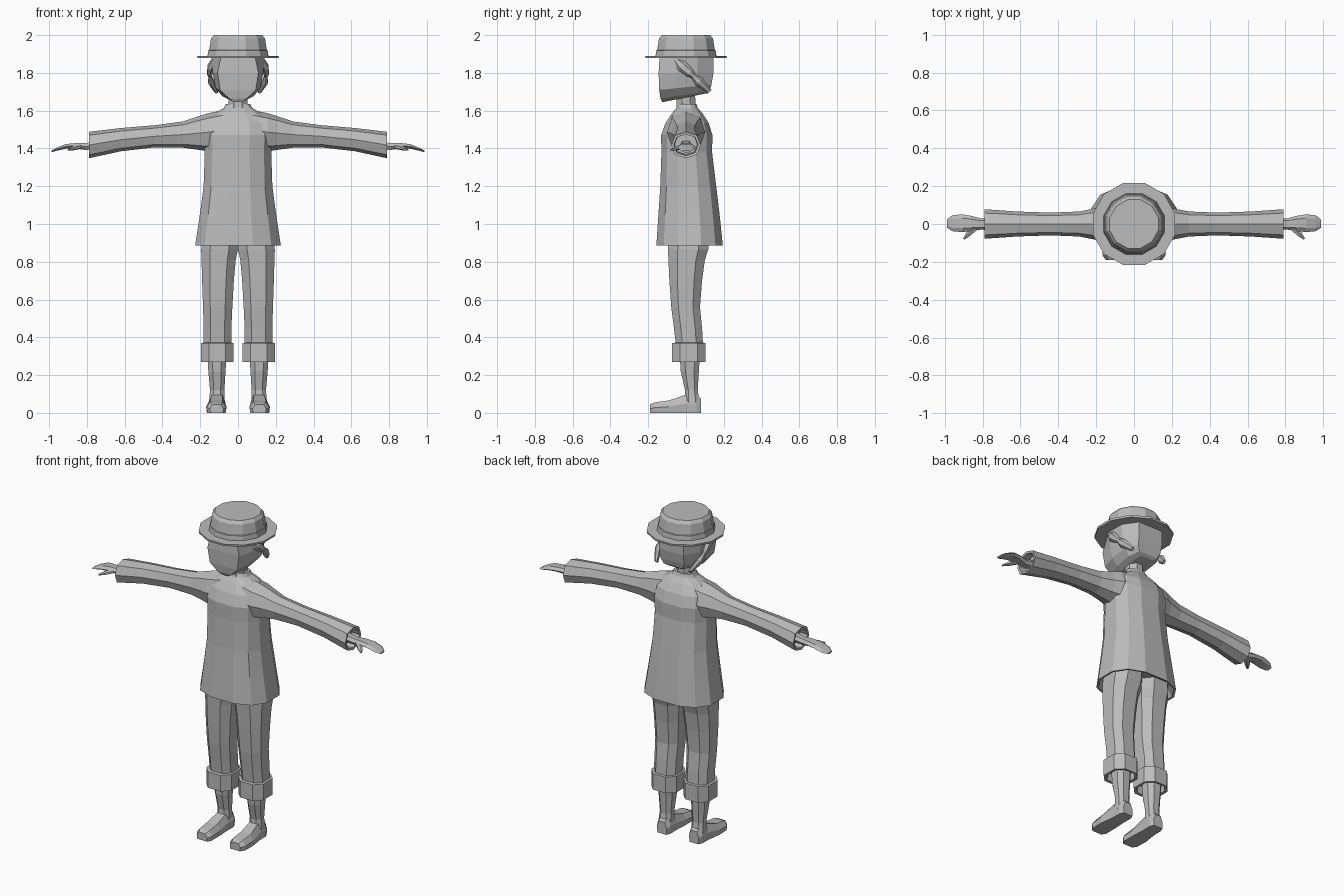
import bpy, bmesh, math
from mathutils import Vector

grey = bpy.data.materials.new("light grey")
grey.diffuse_color = (0.5, 0.5, 0.5, 1)
X, Y, Z = Vector((1, 0, 0)), Vector((0, 1, 0)), Vector((0, 0, 1))


def ring(c, u, v, ru, rv, n=8, p=2.0, turn=0.5):
    """Points of a rounded-box ring around c."""
    out = []
    for i in range(n):
        a = 2 * math.pi * (i + turn) / n
        ca, sa = math.cos(a), math.sin(a)
        out.append(Vector(c) + u * ru * math.copysign(abs(ca) ** (2 / p), ca)
                   + v * rv * math.copysign(abs(sa) ** (2 / p), sa))
    return out


def loft(name, rings, side=1):
    """Skin a list of rings and close both ends; side -1 mirrors in x."""
    bm = bmesh.new()
    vs = [[bm.verts.new((q[0] * side, q[1], q[2])) for q in r] for r in rings]
    n = len(vs[0])
    for a, b in zip(vs, vs[1:]):
        for i in range(n):
            j = (i + 1) % n
            bm.faces.new((a[i], a[j], b[j], b[i]))
    bm.faces.new(vs[0])
    bm.faces.new(vs[-1])
    bmesh.ops.recalc_face_normals(bm, faces=bm.faces)
    me = bpy.data.meshes.new(name)
    bm.to_mesh(me)
    bm.free()
    me.materials.append(grey)
    ob = bpy.data.objects.new(name, me)
    bpy.context.collection.objects.link(ob)
    return ob


def level(z, x0, x1, y0, y1, n=8, p=2.0, turn=0.5):
    """Horizontal ring filling an x and y range."""
    k = max(abs(math.cos(2 * math.pi * (i + turn) / n)) for i in range(n)) ** (2 / p)
    return ring(((x0 + x1) / 2, (y0 + y1) / 2, z), X, Y,
                (x1 - x0) / 2 / k, (y1 - y0) / 2 / k, n, p, turn)


# Hat: brim and crown with a narrow band
loft("hat_brim", [ring((0, 0, z), X, Y, r, r, 12)
                  for z, r in ((1.878, 0.222), (1.89, 0.224))])
loft("hat_crown", [ring((0, 0, z), X, Y, r, r, 12) for z, r in
                   ((1.88, 0.168), (1.918, 0.163), (1.92, 0.158),
                    (1.982, 0.148), (2.0, 0.133))])

# Head: flat face, pointed chin, underside rising to the back
head = []
for z, tilt, yf, yb, wf, ws, wb in (
        (1.645, 0.20, -0.125, 0.11, 0.02, 0.05, 0.04),
        (1.665, 0.15, -0.135, 0.125, 0.048, 0.085, 0.065),
        (1.71, 0.10, -0.142, 0.135, 0.094, 0.118, 0.08),
        (1.80, 0.0, -0.145, 0.145, 0.108, 0.134, 0.085),
        (1.885, 0.0, -0.14, 0.145, 0.09, 0.142, 0.085)):
    half = [(wf, yf), (ws, -0.05), (ws, 0.06), (wb, yb)]
    pts = half + [(-x, y) for x, y in reversed(half)]
    head.append([(x, y, z + tilt * (y - yf)) for x, y in pts])
loft("head", head)
loft("neck", [level(z, -r, r, -r, r) for z, r in
              ((1.56, 0.07), (1.62, 0.05), (1.71, 0.048))])

# Coat body: flared hem with a hollow underside, sloping shoulders, collar
body = [level(0.93, -0.19, 0.19, -0.13, 0.16, 12, 2.5),
        level(0.886, -0.215, 0.215, -0.148, 0.185, 12, 2.5)]
for z, w, yf, yb in ((0.885, 0.227, -0.157, 0.195), (1.05, 0.202, -0.146, 0.178),
                     (1.20, 0.182, -0.136, 0.16), (1.38, 0.176, -0.13, 0.138),
                     (1.47, 0.18, -0.132, 0.14), (1.535, 0.17, -0.108, 0.12),
                     (1.585, 0.125, -0.075, 0.088), (1.615, 0.075, -0.05, 0.062),
                     (1.635, 0.065, -0.042, 0.055)):
    body.append(level(z, -w, w, yf, yb, 12, 2.5))
loft("coat_body", body)

for s, tag in ((1, "right"), (-1, "left")):
    # Sleeve with an open end
    sleeve = []
    for x, z0, z1, yw in ((0.08, 1.40, 1.602, 0.10), (0.155, 1.385, 1.587, 0.10),
                          (0.205, 1.392, 1.572, 0.083), (0.29, 1.404, 1.543, 0.066),
                          (0.44, 1.406, 1.523, 0.06), (0.62, 1.385, 1.508, 0.066),
                          (0.79, 1.348, 1.488, 0.078), (0.788, 1.362, 1.474, 0.064),
                          (0.74, 1.368, 1.476, 0.06)):
        sleeve.append(ring((x, 0, (z0 + z1) / 2), Y, Z, yw, (z1 - z0) / 2, 8, 2.3, 0))
    loft(tag + "_sleeve", sleeve, s)

    # Hand: wrist, flat palm and fingers, separate thumb
    loft(tag + "_hand", [ring((x, y, z), Y, Z, ry, rz, 6, 2.5, 0)
                         for x, y, z, ry, rz in
                         ((0.72, 0.0, 1.42, 0.032, 0.026), (0.81, 0.0, 1.41, 0.03, 0.02),
                          (0.86, 0.003, 1.414, 0.04, 0.016),
                          (0.91, 0.004, 1.411, 0.047, 0.014),
                          (0.96, 0.004, 1.396, 0.042, 0.009),
                          (0.988, 0.002, 1.384, 0.022, 0.005))], s)
    loft(tag + "_thumb", [ring((x, y, z), (X + Y).normalized(), Z, r, r * 0.7, 6)
                          for x, y, z, r in
                          ((0.84, -0.018, 1.41, 0.02), (0.875, -0.052, 1.40, 0.016),
                           (0.90, -0.08, 1.392, 0.006))], s)

    # Diagonal side lock over the ear
    u = Vector((0, 0.7, 0.7))
    loft(tag + "_side_lock", [ring(c, X, u, r * 0.7, r, 6) for c, r in
                              (((0.128, -0.06, 1.875), 0.012),
                               ((0.142, -0.02, 1.835), 0.03),
                               ((0.149, 0.02, 1.80), 0.024),
                               ((0.148, 0.04, 1.782), 0.014),
                               ((0.142, 0.07, 1.752), 0.026),
                               ((0.128, 0.10, 1.725), 0.02),
                               ((0.115, 0.125, 1.70), 0.014))], s)

    # Trouser leg
    loft(tag + "_trouser_leg", [level(*a, 8, 2.6) for a in
                                ((0.95, 0.0, 0.185, -0.095, 0.125),
                                 (0.865, 0.0, 0.195, -0.096, 0.118),
                                 (0.81, 0.012, 0.193, -0.093, 0.10),
                                 (0.70, 0.022, 0.19, -0.088, 0.085),
                                 (0.56, 0.03, 0.185, -0.078, 0.074),
                                 (0.45, 0.035, 0.182, -0.064, 0.085),
                                 (0.33, 0.035, 0.182, -0.05, 0.092))], s)
    # Rolled cuff, hollow underneath
    loft(tag + "_trouser_cuff", [level(*a, 8, 2.6) for a in
                                 ((0.32, 0.045, 0.172, -0.055, 0.085),
                                  (0.272, 0.04, 0.18, -0.06, 0.092),
                                  (0.27, 0.024, 0.196, -0.075, 0.104),
                                  (0.37, 0.024, 0.196, -0.075, 0.104),
                                  (0.372, 0.04, 0.178, -0.05, 0.088))], s)
    # Shin
    loft(tag + "_shin", [level(*a, 8, 2.4) for a in
                         ((0.04, 0.07, 0.155, -0.01, 0.075),
                          (0.12, 0.072, 0.148, -0.005, 0.062),
                          (0.22, 0.066, 0.157, -0.028, 0.068),
                          (0.33, 0.06, 0.164, -0.035, 0.075))], s)
    # Foot
    foot = []
    for y, cx, w, h in ((-0.19, 0.113, 0.036, 0.045), (-0.165, 0.114, 0.053, 0.056),
                        (-0.09, 0.115, 0.054, 0.066), (-0.005, 0.111, 0.045, 0.095),
                        (0.055, 0.11, 0.045, 0.10), (0.08, 0.11, 0.033, 0.075)):
        half = [(w * 0.92, 0), (w, h * 0.5), (w * 0.6, h)]
        foot.append([(cx + a, y, b) for a, b in half]
                    + [(cx - a, y, b) for a, b in reversed(half)])
    loft(tag + "_foot", foot, s)
